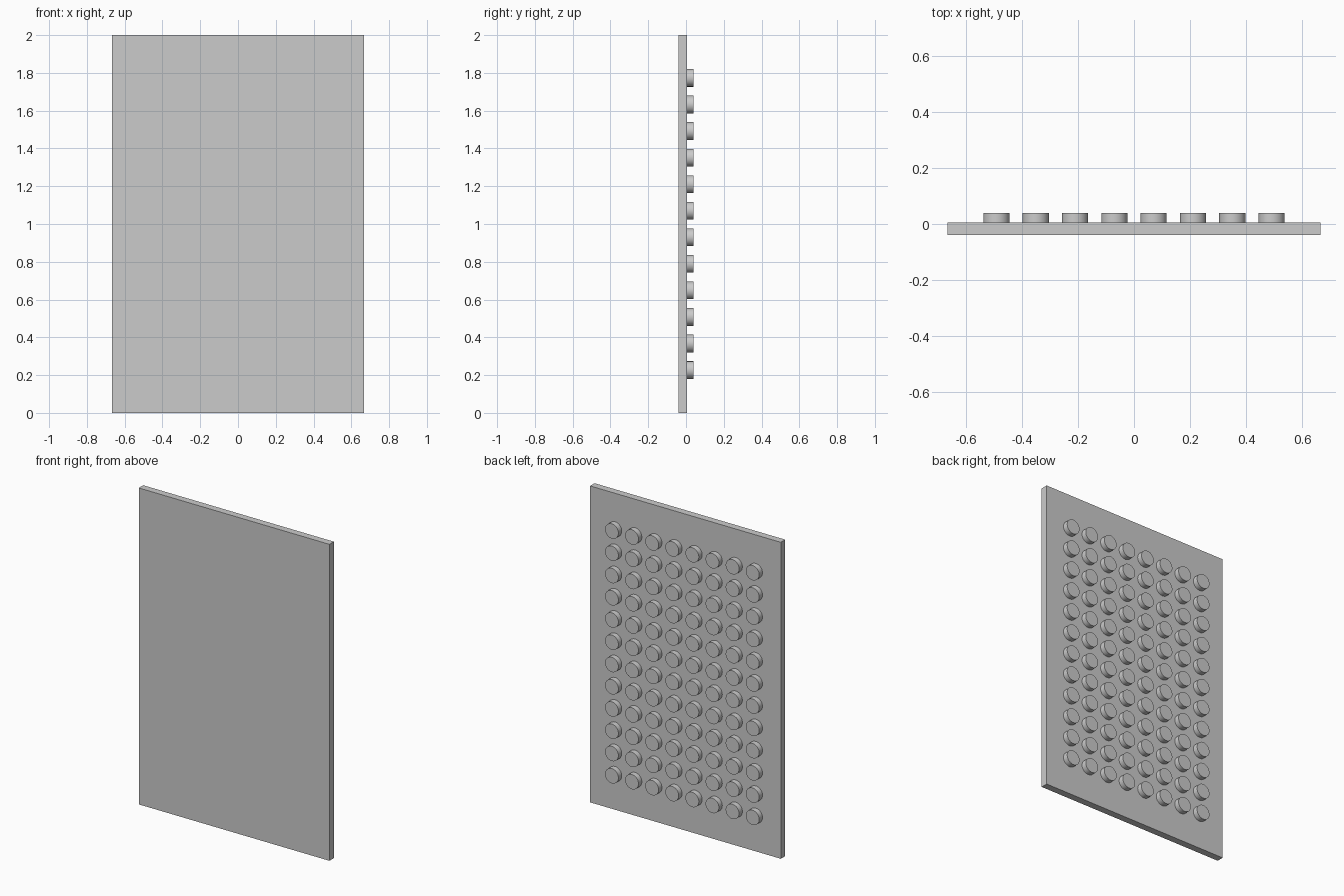
import bpy
import bmesh
from math import radians
from mathutils import Matrix

cube = bpy.data.objects.get("Cube")
if cube:
    bpy.data.objects.remove(cube, do_unlink=True)

WIDTH, HEIGHT = 1.333, 2.0
FRONT, PLATE_BACK, STUD_BACK = -0.039, 0.0055, 0.039
COLUMNS, ROWS, PITCH, RADIUS = 8, 12, 0.1406, 0.0467

grey = bpy.data.materials.new("plain grey")
grey.use_nodes = True
colour = (0.6, 0.6, 0.6, 1)
grey.diffuse_color = colour
grey.node_tree.nodes["Principled BSDF"].inputs["Base Color"].default_value = colour


def make_object(name, bm):
    mesh = bpy.data.meshes.new(name)
    bm.to_mesh(mesh)
    bm.free()
    mesh.materials.append(grey)
    obj = bpy.data.objects.new(name, mesh)
    bpy.context.collection.objects.link(obj)
    return obj


# Flat upright panel
bm = bmesh.new()
bmesh.ops.create_cube(bm, size=1)
bmesh.ops.scale(bm, vec=(WIDTH, PLATE_BACK - FRONT, HEIGHT), verts=bm.verts)
bmesh.ops.translate(bm, vec=(0, (PLATE_BACK + FRONT) / 2, HEIGHT / 2), verts=bm.verts)
make_object("panel", bm)

# Grid of round studs on the back, slightly sunk into the panel
bm = bmesh.new()
sunk = PLATE_BACK - 0.004
turn = Matrix.Rotation(radians(90), 4, "X")
for row in range(ROWS):
    for column in range(COLUMNS):
        x = (column - (COLUMNS - 1) / 2) * PITCH
        z = HEIGHT / 2 + (row - (ROWS - 1) / 2) * PITCH
        place = Matrix.Translation((x, (sunk + STUD_BACK) / 2, z)) @ turn
        bmesh.ops.create_cone(bm, cap_ends=True, segments=40, radius1=RADIUS,
                              radius2=RADIUS, depth=STUD_BACK - sunk, matrix=place)
studs = make_object("back_studs", bm)

# Round sides smooth, rims sharp
bpy.ops.object.select_all(action="DESELECT")
studs.select_set(True)
bpy.context.view_layer.objects.active = studs
bpy.ops.object.shade_smooth_by_angle(angle=radians(30))
